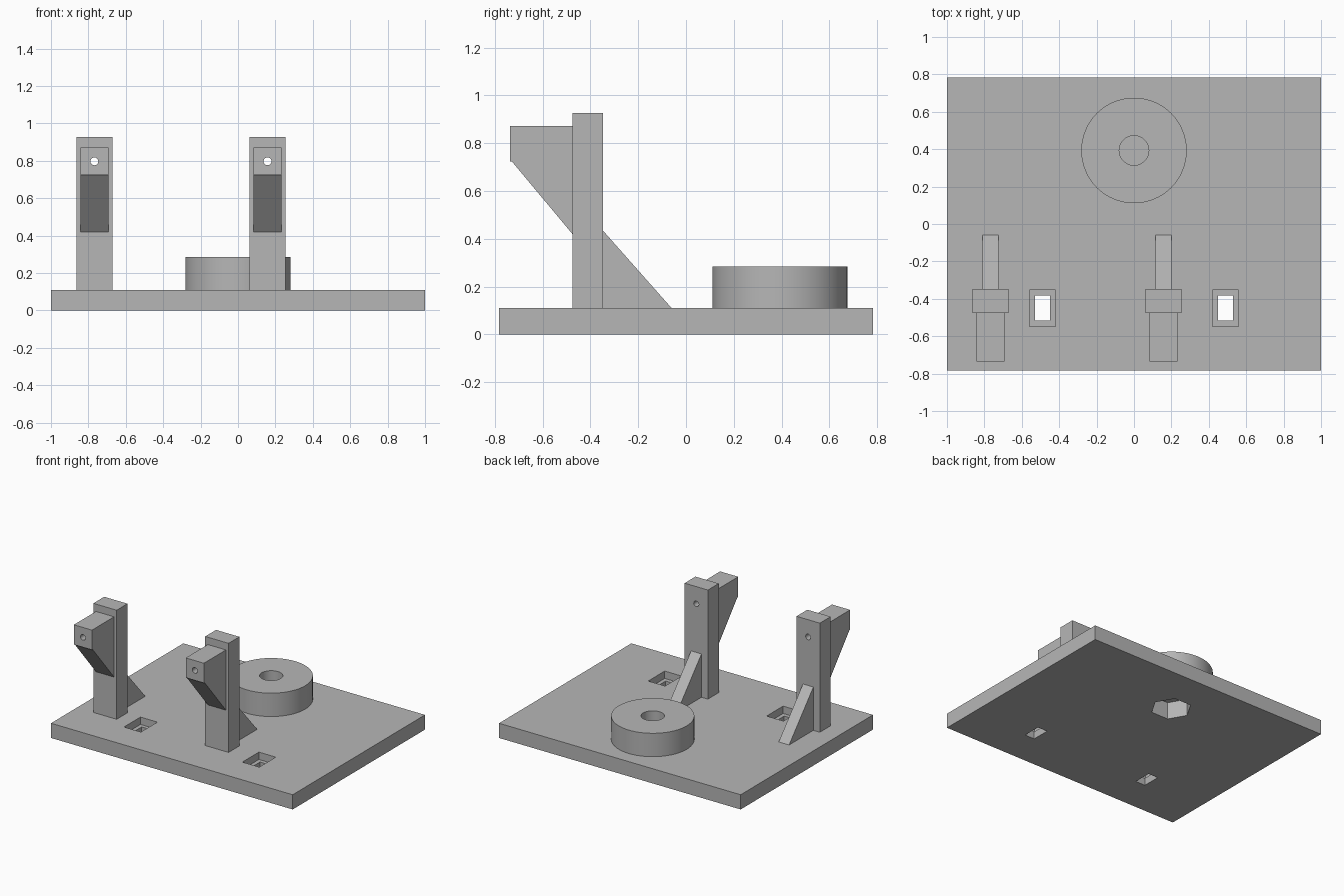
import bpy
import bmesh
import math
from mathutils import Matrix

default = bpy.data.objects.get("Cube")
if default:
    bpy.data.objects.remove(default, do_unlink=True)

# One plain grey for the whole model
grey = bpy.data.materials.new("plain grey")
grey.use_nodes = True
colour = (0.47, 0.47, 0.47, 1)
grey.diffuse_color = colour
grey.node_tree.nodes["Principled BSDF"].inputs["Base Color"].default_value = colour


def finish(name, bm):
    bmesh.ops.recalc_face_normals(bm, faces=bm.faces[:])
    mesh = bpy.data.meshes.new(name)
    bm.to_mesh(mesh)
    bm.free()
    mesh.materials.append(grey)
    obj = bpy.data.objects.new(name, mesh)
    bpy.context.collection.objects.link(obj)
    return obj


def box(name, x, y, z):
    """Box from (min, max) pairs."""
    bm = bmesh.new()
    bmesh.ops.create_cube(bm, size=1)
    for v in bm.verts:
        v.co = [lo + (c + 0.5) * (hi - lo) for c, (lo, hi) in zip(v.co, (x, y, z))]
    return finish(name, bm)


def cylinder(name, radius, z, centre=(0, 0), sides=64):
    bm = bmesh.new()
    place = Matrix.Translation((centre[0], centre[1], sum(z) / 2))
    bmesh.ops.create_cone(bm, cap_ends=True, segments=sides, radius1=radius,
                          radius2=radius, depth=z[1] - z[0], matrix=place)
    return finish(name, bm)


def plate(name, x, half, profile):
    """Side profile of (y, z) points, extruded evenly about x."""
    bm = bmesh.new()
    face = bm.faces.new([bm.verts.new((x - half, y, z)) for y, z in profile])
    moved = bmesh.ops.extrude_face_region(bm, geom=[face])["geom"]
    bmesh.ops.translate(bm, vec=(2 * half, 0, 0),
                        verts=[g for g in moved if isinstance(g, bmesh.types.BMVert)])
    return finish(name, bm)


def cut(obj, *cutters):
    bpy.context.view_layer.objects.active = obj
    for cutter in cutters:
        cutter.hide_render = True
        mod = obj.modifiers.new("cut", "BOOLEAN")
        mod.operation = "DIFFERENCE"
        mod.solver = "EXACT"
        mod.object = cutter
        bpy.ops.object.modifier_apply(modifier=mod.name)


def discard(*objects):
    for obj in objects:
        bpy.data.objects.remove(obj, do_unlink=True)


def smooth(obj):
    bpy.ops.object.select_all(action="DESELECT")
    obj.select_set(True)
    bpy.context.view_layer.objects.active = obj
    bpy.ops.object.shade_smooth_by_angle(angle=math.radians(30))


TOP = 0.11
base = box("base_plate", (-1, 1), (-0.782, 0.782), (0, TOP))

# Round boss with a blind bore above and a hexagonal nut pocket below
hub = (0, 0.393)
boss = cylinder("round_boss", 0.282, (TOP, 0.285), hub)
bore = cylinder("bore_cutter", 0.079, (0.145, 0.4), hub)
pocket = cylinder("nut_pocket_cutter", 0.14, (-0.1, 0.127), hub, sides=6)
# Turn the pocket so that two corners lie along x
turn = Matrix.Translation((*hub, 0)) @ Matrix.Rotation(math.radians(30), 4, "Z") \
    @ Matrix.Translation((-hub[0], -hub[1], 0))
pocket.data.transform(turn)
cut(boss, bore, pocket)
cut(base, pocket)
discard(bore, pocket)
smooth(boss)

# Stepped rectangular slots through the base
for x in (-0.49, 0.49):
    recess = box("recess_cutter", (x - 0.07, x + 0.07), (-0.548, -0.353), (0.055, 0.3))
    slot = box("slot_cutter", (x - 0.04, x + 0.04), (-0.517, -0.382), (-0.1, 0.3))
    cut(base, recess, slot)
    discard(recess, slot)

# Two upright posts, each with a forward arm, rear gusset and pin hole
for side, x in (("right", -0.768), ("left", 0.158)):
    post = box(side + "_post", (x - 0.0965, x + 0.0965), (-0.475, -0.347), (TOP, 0.926))
    arm = plate(side + "_arm", x, 0.075, [
        (-0.475, 0.871), (-0.736, 0.871), (-0.736, 0.723), (-0.728, 0.723), (-0.475, 0.42)])
    gusset = plate(side + "_gusset", x, 0.043, [
        (-0.347, 0.434), (-0.347, TOP), (-0.06, TOP)])
    pin = cylinder("pin_cutter", 0.021, (-1, 1), sides=24)
    pin.data.transform(Matrix.Translation((x, 0, 0.797)) @ Matrix.Rotation(math.pi / 2, 4, "X"))
    cut(post, pin)
    cut(arm, pin)
    discard(pin)
    smooth(post)
    smooth(arm)
